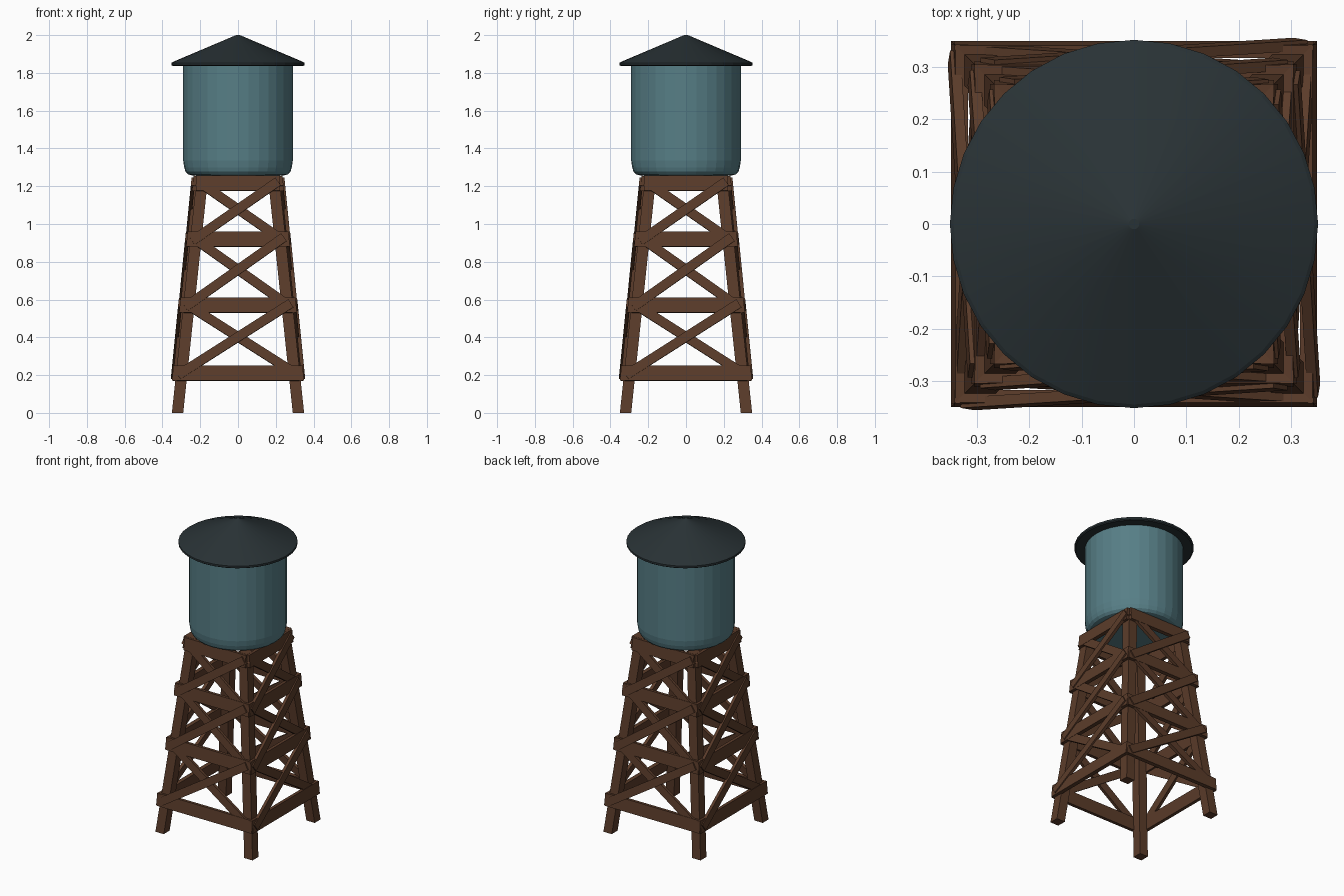
import bpy, bmesh
from math import pi, cos, sin
from mathutils import Vector, Matrix

if "Cube" in bpy.data.objects:
    bpy.data.objects.remove(bpy.data.objects["Cube"])


def material(name, rgb):
    m = bpy.data.materials.new(name)
    m.diffuse_color = (*rgb, 1)
    m.use_nodes = True
    m.node_tree.nodes["Principled BSDF"].inputs["Base Color"].default_value = m.diffuse_color
    return m


WOOD = material("wood", (0.105, 0.045, 0.023))
TEAL = material("tank_paint", (0.095, 0.21, 0.24))
DARK = material("roof_paint", (0.022, 0.032, 0.036))
SIDES = 32


def finish(name, bm, mat):
    bmesh.ops.recalc_face_normals(bm, faces=bm.faces)
    me = bpy.data.meshes.new(name)
    bm.to_mesh(me)
    bm.free()
    me.materials.append(mat)
    ob = bpy.data.objects.new(name, me)
    bpy.context.collection.objects.link(ob)
    return ob


def lathe(name, profile, mat):
    bm = bmesh.new()
    rings = [[bm.verts.new((r * cos(2 * pi * i / SIDES), r * sin(2 * pi * i / SIDES), z))
              for i in range(SIDES)] for r, z in profile]
    for a, b in zip(rings, rings[1:]):
        for i in range(SIDES):
            j = (i + 1) % SIDES
            bm.faces.new((a[i], a[j], b[j], b[i]))
    bm.faces.new(rings[0])
    bm.faces.new(rings[-1])
    return finish(name, bm, mat)


def half(z):
    """Distance of a leg centre from the axis at height z."""
    return 0.32 - 0.132 * z / 1.25


def plank(name, a, b, width, thick, turn):
    """Plank from a to b lying in the sloping front face, turned to its side."""
    a, b = Vector(a), Vector(b)
    x = (b - a).normalized()
    n = Vector((0, -1, 0.1056))
    n = (n - x * n.dot(x)).normalized()
    w = n.cross(x)
    rot = Matrix((x, w, n)).transposed().to_4x4()
    mat = Matrix.Translation((a + b) / 2) @ rot @ Matrix.Diagonal(((b - a).length, width, thick, 1))
    bm = bmesh.new()
    bmesh.ops.create_cube(bm, size=1, matrix=Matrix.Rotation(turn, 4, 'Z') @ mat)
    finish(name, bm, WOOD)


# Leaning legs
for sx, sy, label in ((-1, -1, "front_left"), (1, -1, "front_right"), (-1, 1, "back_left"), (1, 1, "back_right")):
    bm = bmesh.new()
    bmesh.ops.create_cube(bm, size=1)
    for v in bm.verts:
        z = 1.255 if v.co.z > 0 else 0
        v.co = (sx * half(z) + v.co.x * 0.06, sy * half(z) + v.co.y * 0.06, z)
    finish(label + "_leg", bm, WOOD)

# Cross beams and diagonal braces on the four sides
LEVELS = (0.21, 0.57, 0.92, 1.215)
for k, side in enumerate(("front", "right", "back", "left")):
    turn = k * pi / 2
    for i, z in enumerate(LEVELS):
        h = half(z)
        e = h + (0.045 if i < 3 else 0.03)
        d = h + 0.036
        plank(f"{side}_beam_{i}", (-e, -d, z), (e, -d, z), 0.08, 0.024, turn)
    for i, (z0, z1) in enumerate(zip(LEVELS, LEVELS[1:])):
        h0, h1 = half(z0), half(z1)
        for s, off, label in ((1, 0.046, "a"), (-1, 0.036, "b")):
            plank(f"{side}_brace_{i}{label}", (-s * (h0 + 0.02), -h0 - off, z0 - 0.01),
                  (s * (h1 + 0.02), -h1 - off, z1 + 0.01), 0.05, 0.02, turn)

# Tank with rounded bottom edge
lathe("tank", [(0.245, 1.258), (0.265, 1.263), (0.278, 1.277), (0.285, 1.3), (0.29, 1.335), (0.29, 1.84)], TEAL)

# Conical roof with a thin rim
lathe("roof", [(0.345, 1.836), (0.352, 1.841), (0.352, 1.853), (0.345, 1.858), (0.01, 2.0)], DARK)
for n in ("tank", "roof"):
    ob = bpy.data.objects[n]
    bpy.ops.object.select_all(action='DESELECT')
    ob.select_set(True)
    bpy.context.view_layer.objects.active = ob
    bpy.ops.object.shade_smooth_by_angle(angle=0.1)
